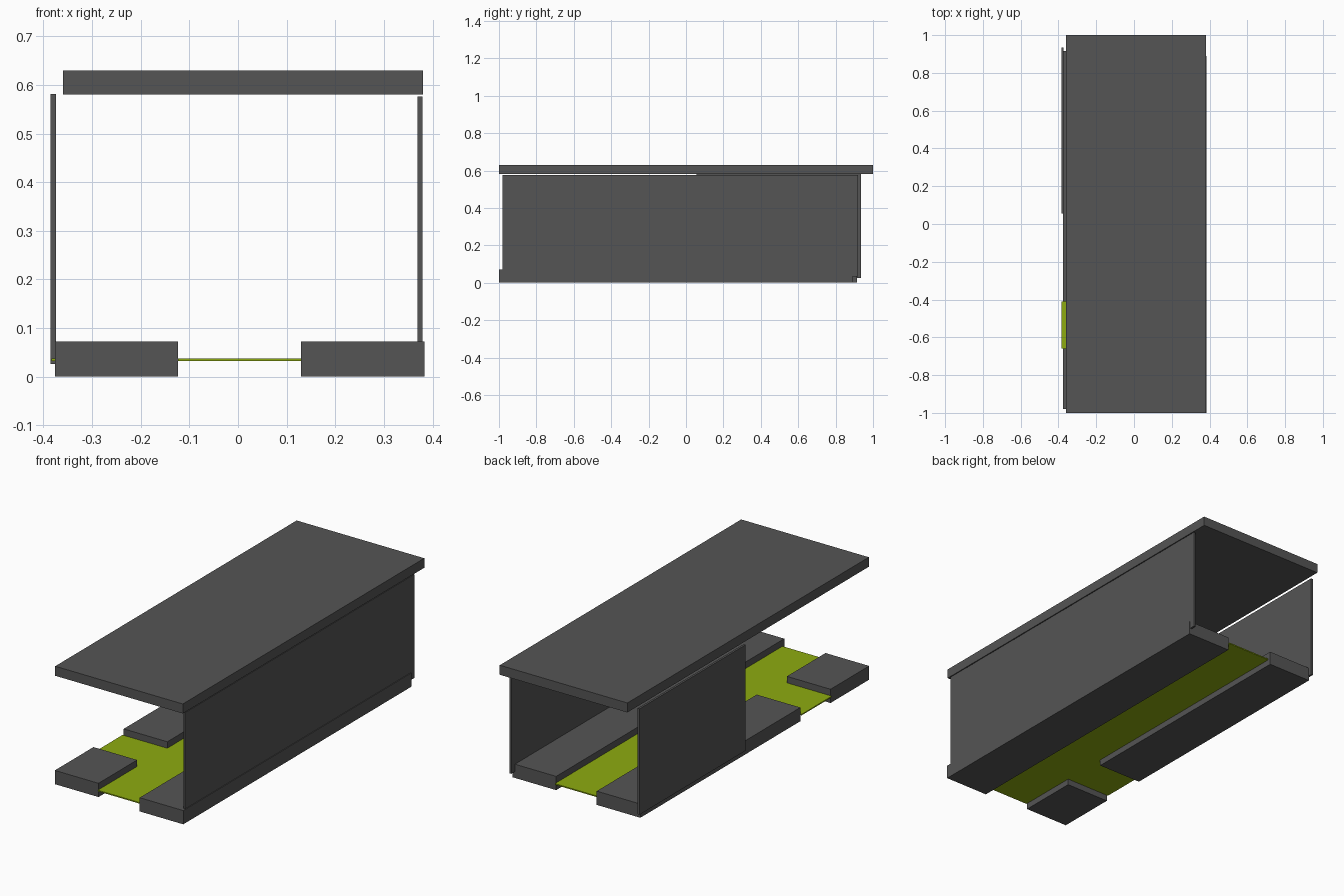
import bpy

if "Cube" in bpy.data.objects:
    bpy.data.objects.remove(bpy.data.objects["Cube"])


def material(name, rgb):
    m = bpy.data.materials.new(name)
    m.diffuse_color = (*rgb, 1)
    m.use_nodes = True
    m.node_tree.nodes["Principled BSDF"].inputs["Base Color"].default_value = m.diffuse_color
    return m


GREY = material("dark grey", (0.09, 0.09, 0.09))
LIME = material("lime yellow", (0.27, 0.41, 0.005))


def box(name, x, y, z, mat):
    """Box from (min, max) ranges on each axis."""
    bpy.ops.mesh.primitive_cube_add(size=1, location=[(a + b) / 2 for a, b in (x, y, z)])
    ob = bpy.context.object
    ob.name = name
    ob.scale = [b - a for a, b in (x, y, z)]
    bpy.ops.object.transform_apply(location=False, rotation=False, scale=True)
    ob.data.materials.append(mat)
    return ob


# Flat roof slab
box("roof", (-0.36, 0.38), (-1, 1), (0.58, 0.63), GREY)

# Thin side walls: full length on the right, rear half only on the left
box("right_wall", (0.369, 0.379), (-0.98, 0.92), (0.033, 0.576), GREY)
box("left_wall", (-0.385, -0.374), (0.055, 0.935), (0.026, 0.581), GREY)

# Raised platforms, with a side passage between the two left ones
box("right_platform", (0.13, 0.383), (-1, 0.89), (0, 0.072), GREY)
box("left_rear_platform", (-0.376, -0.123), (-0.41, 0.915), (0, 0.072), GREY)
box("left_front_platform", (-0.376, -0.123), (-0.98, -0.66), (0, 0.072), GREY)

# Thin coloured floor: aisle and side passage
box("aisle_floor", (-0.123, 0.13), (-0.985, 0.9), (0.032, 0.038), LIME)
box("side_passage_floor", (-0.383, -0.123), (-0.66, -0.41), (0.032, 0.038), LIME)
